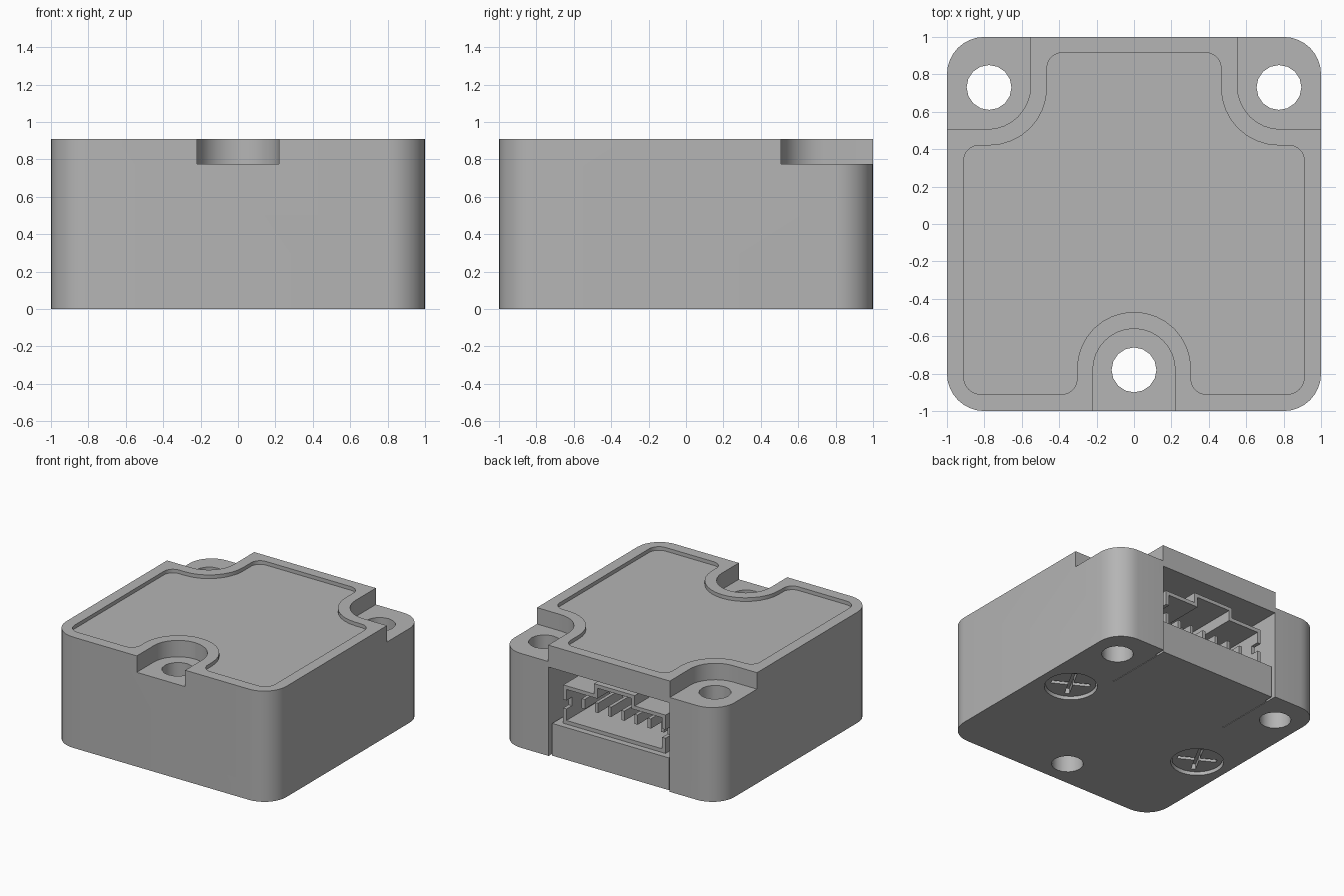
import bpy, bmesh, math
from mathutils import Vector

if "Cube" in bpy.data.objects:
    bpy.data.objects.remove(bpy.data.objects["Cube"])

grey = bpy.data.materials.new("plain grey")
grey.diffuse_color = (0.46, 0.46, 0.46, 1)
grey.use_nodes = True
grey.node_tree.nodes["Principled BSDF"].inputs["Base Color"].default_value = grey.diffuse_color


def rounded(corners, seg=8):
    """Turn (x, y, radius) corners into an outline with filleted corners."""
    out = []
    n = len(corners)
    for i, (x, y, r) in enumerate(corners):
        p = Vector((x, y))
        if r == 0:
            out.append((x, y))
            continue
        a = (Vector(corners[i - 1][:2]) - p).normalized()
        b = (Vector(corners[(i + 1) % n][:2]) - p).normalized()
        half = a.angle(b) / 2
        mid = (a + b).normalized()
        centre = p + mid * (r / math.sin(half))
        d0 = p + a * (r / math.tan(half)) - centre
        d1 = p + b * (r / math.tan(half)) - centre
        sweep = d0.angle_signed(d1)      # clockwise positive
        for k in range(seg + 1):
            t = -sweep * k / seg
            c, s = math.cos(t), math.sin(t)
            out.append((centre.x + d0.x * c - d0.y * s, centre.y + d0.x * s + d0.y * c))
    return out


def prism(name, pts, lo, hi, axis="z"):
    """Extrude an outline along z, or an x-z profile along y."""
    bm = bmesh.new()
    put = (lambda p, h: (p[0], p[1], h)) if axis == "z" else (lambda p, h: (p[0], h, p[1]))
    low = [bm.verts.new(put(p, lo)) for p in pts]
    high = [bm.verts.new(put(p, hi)) for p in pts]
    bm.faces.new(low)
    bm.faces.new(high)
    n = len(pts)
    for i in range(n):
        j = (i + 1) % n
        bm.faces.new((low[i], low[j], high[j], high[i]))
    bmesh.ops.remove_doubles(bm, verts=bm.verts, dist=1e-5)
    bmesh.ops.recalc_face_normals(bm, faces=bm.faces)
    me = bpy.data.meshes.new(name)
    bm.to_mesh(me)
    bm.free()
    ob = bpy.data.objects.new(name, me)
    bpy.context.collection.objects.link(ob)
    me.materials.append(grey)
    return ob


def box(name, x0, x1, y0, y1, z0, z1):
    return prism(name, [(x0, y0), (x1, y0), (x1, y1), (x0, y1)], z0, z1)


def circle(x, y, r, n, turn=0.0):
    return [(x + r * math.cos(turn + 2 * math.pi * i / n),
             y + r * math.sin(turn + 2 * math.pi * i / n)) for i in range(n)]


def cut(ob, cutters):
    """Subtract the cutters, bake the result and delete them."""
    for c in cutters:
        c.hide_render = True
        m = ob.modifiers.new("cut", "BOOLEAN")
        m.operation, m.solver, m.object = "DIFFERENCE", "EXACT", c
    bpy.context.view_layer.update()
    dg = bpy.context.evaluated_depsgraph_get()
    me = bpy.data.meshes.new_from_object(ob.evaluated_get(dg))
    ob.modifiers.clear()
    ob.data = me
    for c in cutters:
        bpy.data.objects.remove(c)


def smooth(ob):
    bpy.ops.object.select_all(action="DESELECT")
    ob.select_set(True)
    bpy.context.view_layer.objects.active = ob
    bpy.ops.object.shade_smooth_by_angle(angle=math.radians(30))


# housing with rounded vertical corners
housing = prism("housing", rounded([(-1, -1, .2), (1, -1, .2), (1, 1, .2), (-1, 1, .2)]), 0, 0.91)
cutters = []

# lowered mounting ledges: front slot and both back corners
cutters.append(prism("front_ledge_cutter",
                     rounded([(-.22, -1.2, 0), (.22, -1.2, 0), (.22, -.56, .2199), (-.22, -.56, .2199)]),
                     0.775, 1.2))
for s in (-1, 1):
    cutters.append(prism("back_ledge_cutter",
                         rounded([(s * .553, .507, .23), (s * 1.3, .507, 0),
                                  (s * 1.3, 1.3, 0), (s * .553, 1.3, 0)]), 0.775, 1.2))

# through holes
for x, y in ((-.775, .73), (.775, .73), (0, -.78)):
    cutters.append(prism("hole_cutter", circle(x, y, .12, 16), -.2, 1.2))

# shallow lid recess that follows the ledges
half = [(.305, -.91, .08), (.91, -.91, .09), (.91, .42, .08), (.465, .42, .31), (.465, .915, .08)]
lid = ([(.305, -.47, .3049)] + half
       + [(-x, y, r) for x, y, r in reversed(half)] + [(-.305, -.47, .3049)])
cutters.append(prism("lid_recess_cutter", rounded(lid), 0.88, 1.2))

# connector bay in the back wall, open at the bottom
cutters.append(box("bay_cutter", -.548, .548, .4, 1.2, -.2, .73))

# screw wells in the underside
screws = ((.73, .13), (-.73, -.13))
for x, y in screws:
    cutters.append(prism("screw_well_cutter", circle(x, y, .2, 32), -.2, .09))
cut(housing, cutters)
smooth(housing)

# sill that closes the lower part of the bay
box("bay_sill", -.53, .53, .39, .98, 0, .265)
box("bay_floor", -.55, .55, .39, .9, .004, .1)

# keyed socket shell
def key_profile(g):
    w, k = .465 - g, .185 - g
    return [(-w, .265 + g), (w, .265 + g), (w, .58 - g), (k, .58 - g),
            (k, .665 - g), (-k, .665 - g), (-k, .58 - g), (-w, .58 - g)]


shell = prism("socket_shell", key_profile(0), .42, .93, "y")
side_slots = [box("side_slot_cutter", s * .5 - .08, s * .5 + .08, .86, 1.1, .39, .46) for s in (-1, 1)]
cut(shell, [prism("socket_cutter", key_profile(.03), .5, 1.2, "y")] + side_slots)

# row of contacts inside the socket
for i in range(7):
    x = (i - 3) * .12
    box("contact_%d" % (i + 1), x - .014, x + .014, .49, .82, .37, .45)

# cross-head screws, sunk below the underside
for i, (x, y) in enumerate(screws):
    head = prism("screw_head_%d" % (i + 1), circle(x, y, .192, 32), .025, .1)
    arms = []
    for turn in (-.5, -.5 + math.pi / 2):
        u = Vector((math.cos(turn), math.sin(turn)))
        v = Vector((-u.y, u.x)) * .018
        c = Vector((x, y))
        pts = [c + u * .15 + v, c - u * .15 + v, c - u * .15 - v, c + u * .15 - v]
        arms.append(prism("cross_cutter", [tuple(p) for p in pts], -.1, .07))
    cut(head, arms)
    smooth(head)
